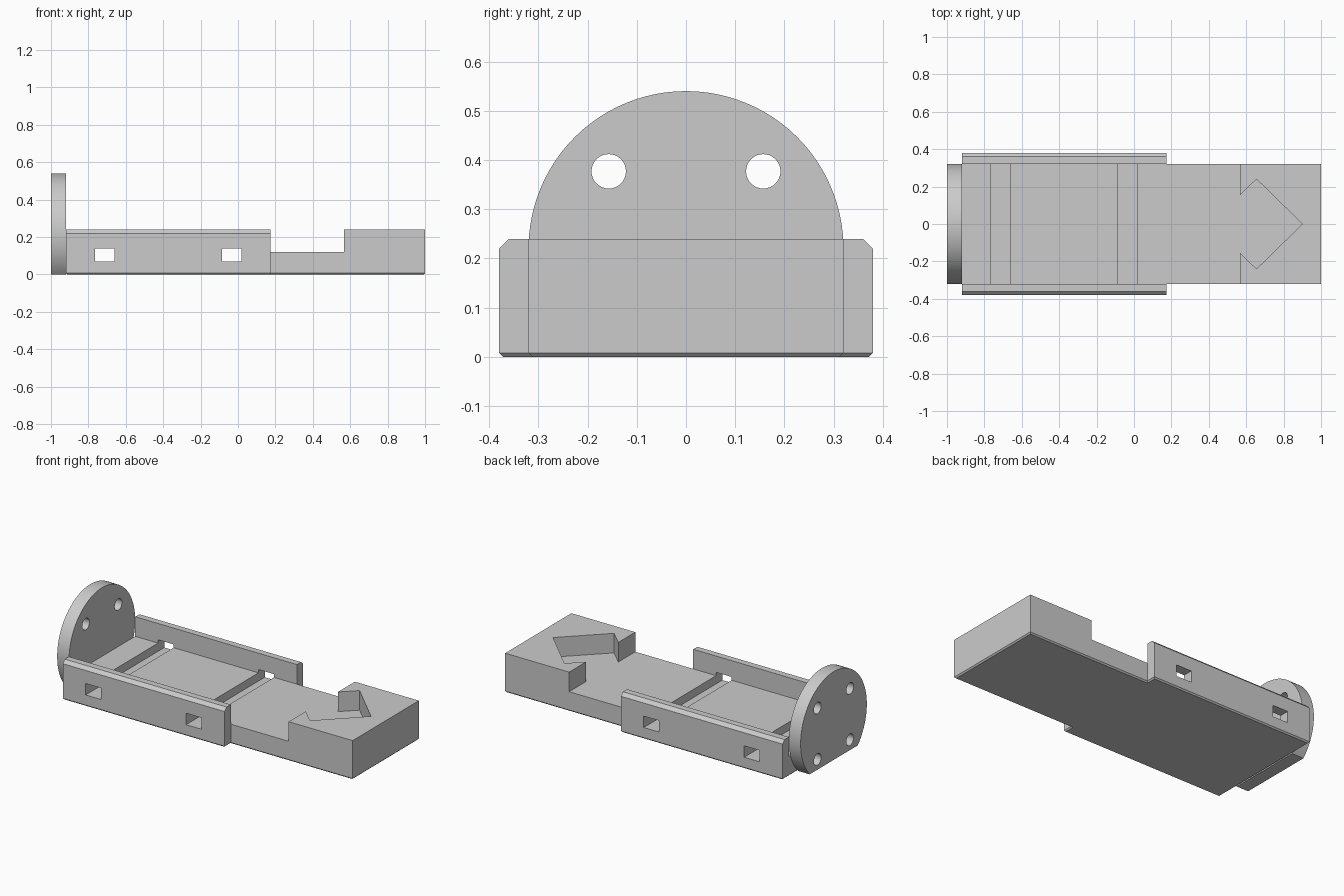
import bpy, bmesh, math
from mathutils import Vector

if "Cube" in bpy.data.objects:
    bpy.data.objects.remove(bpy.data.objects["Cube"])

grey = bpy.data.materials.new("light grey")
grey.diffuse_color = (0.6, 0.6, 0.6, 1)
grey.use_nodes = True
grey.node_tree.nodes["Principled BSDF"].inputs["Base Color"].default_value = grey.diffuse_color


def prism(name, points, direction, bevel_bottom=0):
    """Extrude a closed 3D outline along a direction."""
    bm = bmesh.new()
    face = bm.faces.new([bm.verts.new(p) for p in points])
    ext = bmesh.ops.extrude_face_region(bm, geom=[face], use_keep_orig=True)
    moved = [v for v in ext["geom"] if isinstance(v, bmesh.types.BMVert)]
    bmesh.ops.translate(bm, verts=moved, vec=Vector(direction))
    bmesh.ops.recalc_face_normals(bm, faces=bm.faces)
    if bevel_bottom:
        edges = [e for e in bm.edges if all(v.co.z < 1e-5 for v in e.verts)]
        bmesh.ops.bevel(bm, geom=edges, offset=bevel_bottom, segments=1,
                        affect='EDGES', profile=0.5)
    mesh = bpy.data.meshes.new(name)
    bm.to_mesh(mesh)
    bm.free()
    mesh.materials.append(grey)
    obj = bpy.data.objects.new(name, mesh)
    bpy.context.collection.objects.link(obj)
    return obj


def cut(obj, cutters):
    bpy.context.view_layer.objects.active = obj
    for c in cutters:
        mod = obj.modifiers.new("cut", 'BOOLEAN')
        mod.operation, mod.solver, mod.object = 'DIFFERENCE', 'EXACT', c
        bpy.ops.object.modifier_apply(modifier=mod.name)


def circle(x, cy, cz, r, n, a0=0.0, a1=None):
    count = n if a1 is None else n + 1
    span = 2 * math.pi if a1 is None else a1 - a0
    return [(x, cy + r * math.cos(a0 + span * i / n),
             cz + r * math.sin(a0 + span * i / n)) for i in range(count)]


XB, XW, XE = -0.92, 0.175, 1.0      # back, wall end, front end
YI, YO = 0.32, 0.38                 # inner and outer half widths
FLOOR, TOP = 0.12, 0.24

# Base slab, wider beneath the side walls, with a chamfered bottom edge
half = [(XE, YI), (XW, YI), (XW, YO), (XB, YO)]
outline = half + [(x, -y) for x, y in reversed(half)]
base = prism("base_slab", [(x, y, 0) for x, y in outline], (0, 0, FLOOR), 0.008)

# Side walls with a chamfered outer top edge
walls = []
for s, side in ((-1, "front"), (1, "back")):
    prof = [(YI, FLOOR), (YO, FLOOR), (YO, 0.22), (0.36, TOP), (YI, TOP)]
    walls.append(prism(side + "_wall", [(XB, s * y, z) for y, z in prof], (XW - XB, 0, 0)))

# Strap slots run across the floor and through both walls
slots = []
for x0, x1 in ((-0.765, -0.66), (-0.085, 0.02)):
    slots.append(prism("slot_cutter", [(x0, -0.5, 0.07), (x1, -0.5, 0.07),
                                       (x1, -0.5, 0.14), (x0, -0.5, 0.14)], (0, 1, 0)))
for part in [base] + walls:
    cut(part, slots)

# Raised end block with an arrow-shaped notch
notch = [(0.567, 0.155), (0.655, 0.24), (0.9, 0), (0.655, -0.24), (0.567, -0.155)]
block = [(0.567, -YI), (XE, -YI), (XE, YI), (0.567, YI)] + notch
prism("notched_block", [(x, y, FLOOR) for x, y in block], (0, 0, TOP - FLOOR))

# Round end flange with a flat foot and four bolt holes
CZ, R = 0.22, 0.32
a = -math.asin(CZ / R)
flange = prism("end_flange", circle(-1, 0, CZ, R, 72, a, math.pi - a), (XB + 1, 0, 0))
d = 0.157
holes = [prism("hole_cutter", circle(-1.1, sy * d, CZ + sz * d, 0.035, 32), (0.3, 0, 0))
         for sy in (-1, 1) for sz in (-1, 1)]
cut(flange, holes)

for c in slots + holes:
    bpy.data.objects.remove(c, do_unlink=True)

# Smooth the round rim and holes while keeping sharp edges
bpy.ops.object.select_all(action='DESELECT')
flange.select_set(True)
bpy.context.view_layer.objects.active = flange
bpy.ops.object.shade_smooth_by_angle(angle=math.radians(30))
